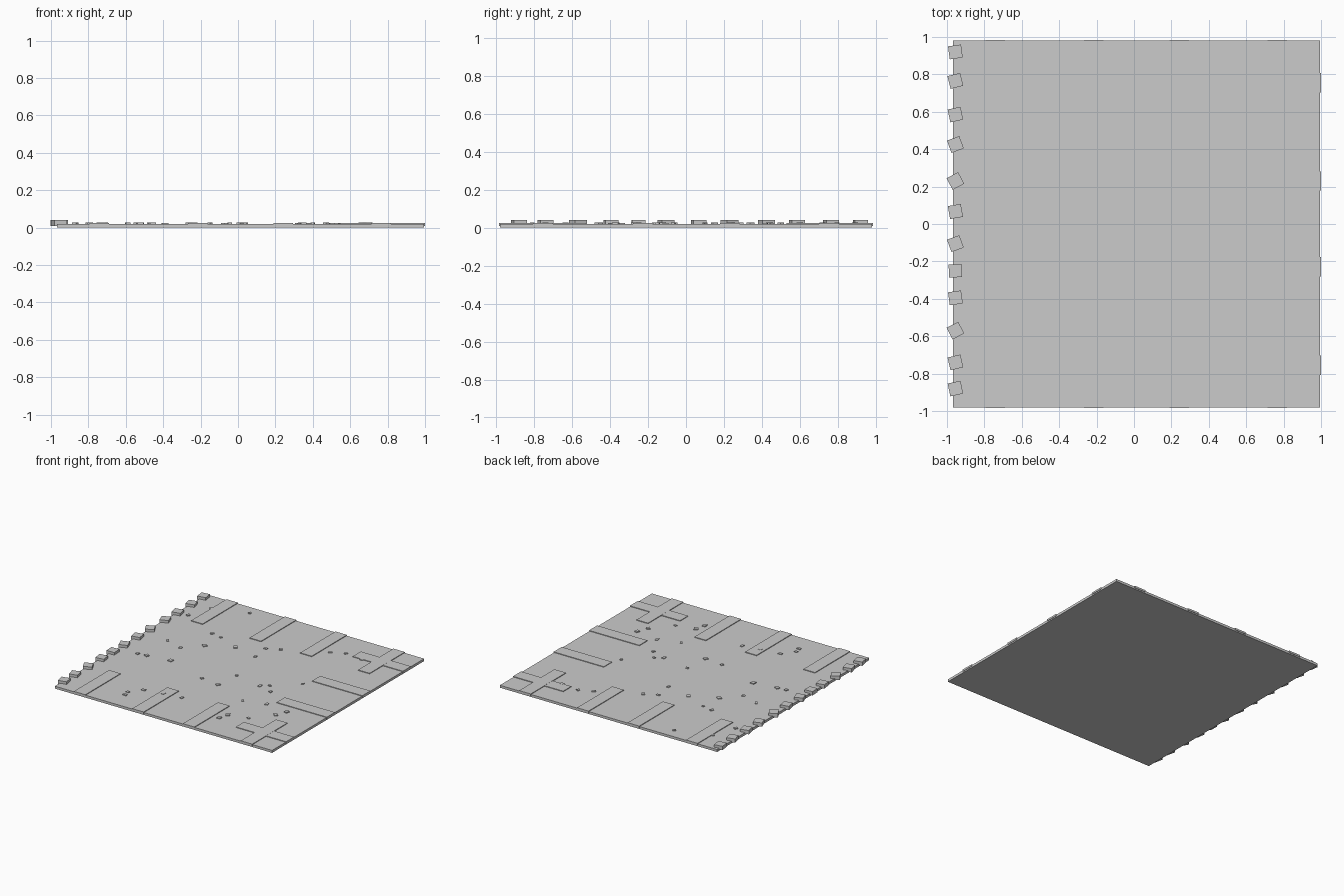
import bpy, bmesh, math, random
from mathutils import Matrix

random.seed(4)


def add_box(bm, x0, x1, y0, y1, z0, z1, angle=0.0):
    m = (Matrix.Translation(((x0 + x1) / 2, (y0 + y1) / 2, (z0 + z1) / 2))
         @ Matrix.Rotation(angle, 4, 'Z')
         @ Matrix.Diagonal((x1 - x0, y1 - y0, z1 - z0, 1)))
    bmesh.ops.create_cube(bm, size=1, matrix=m)


def finish(bm, name):
    mesh = bpy.data.meshes.new(name)
    bm.to_mesh(mesh)
    bm.free()
    obj = bpy.data.objects.new(name, mesh)
    bpy.context.collection.objects.link(obj)
    return obj


# flat ground slab
bm = bmesh.new()
add_box(bm, -0.968, 0.995, -0.981, 0.981, 0.0, 0.02)
finish(bm, "ground_slab")

# raised stripes running inwards from the back, front and right edges
bm = bmesh.new()
top = 0.0255
for c in (-0.742, -0.215, 0.243, 0.766):
    for s in (-1, 1):
        ys = sorted((s * 0.53, s * 0.985))
        add_box(bm, c - 0.052, c + 0.052, ys[0], ys[1], 0.01, top)
for c in (-0.754, -0.228, 0.230, 0.754):
    add_box(bm, 0.545, 0.999, c - 0.052, c + 0.052, 0.01, top - 0.0003)
finish(bm, "edge_stripes")

# row of turned kerb stones on the left edge: (y, degrees)
stones = [(0.92, 8), (0.765, 14), (0.585, 12), (0.425, 20), (0.23, 28), (0.067, 10),
          (-0.105, 20), (-0.25, 2), (-0.395, 8), (-0.57, 27), (-0.74, 13), (-0.88, 12)]
bm = bmesh.new()
for y, deg in stones:
    h = 0.035
    add_box(bm, -0.955 - h, -0.955 + h, y - h, y + h, 0.01, 0.041, math.radians(deg))
finish(bm, "kerb_stones")

# scattered flat rubble chips
chips = [(-.80, .795), (-.517, .89), (-.54, .44), (-.45, .42), (-.26, .34), (-.87, .60),
         (-.74, .15), (-.59, .10), (-.465, .235), (-.716, -.155), (-.79, -.165),
         (-.045, .29), (-.065, .45), (.036, .50), (.47, .72), (.63, .70), (.364, .67),
         (.727, .77), (.80, .91), (-.52, -.125), (-.15, -.25), (.01, -.27), (.03, -.06),
         (.274, -.108), (.334, -.065), (.40, -.15), (.515, .10), (-.08, -.61),
         (-.39, -.66), (-.23, -.635), (-.466, -.756), (-.454, -.81), (.32, -.396),
         (.50, -.34), (.70, -.37), (.665, -.46), (.53, -.62), (.37, -.66), (.35, -.74)]
bm = bmesh.new()
for x, y in chips:
    a, b = random.uniform(0.009, 0.017), random.uniform(0.009, 0.017)
    add_box(bm, x - a, x + a, y - b, y + b, 0.01, random.uniform(0.025, 0.028),
            random.uniform(0, math.pi))
finish(bm, "rubble_chips")
